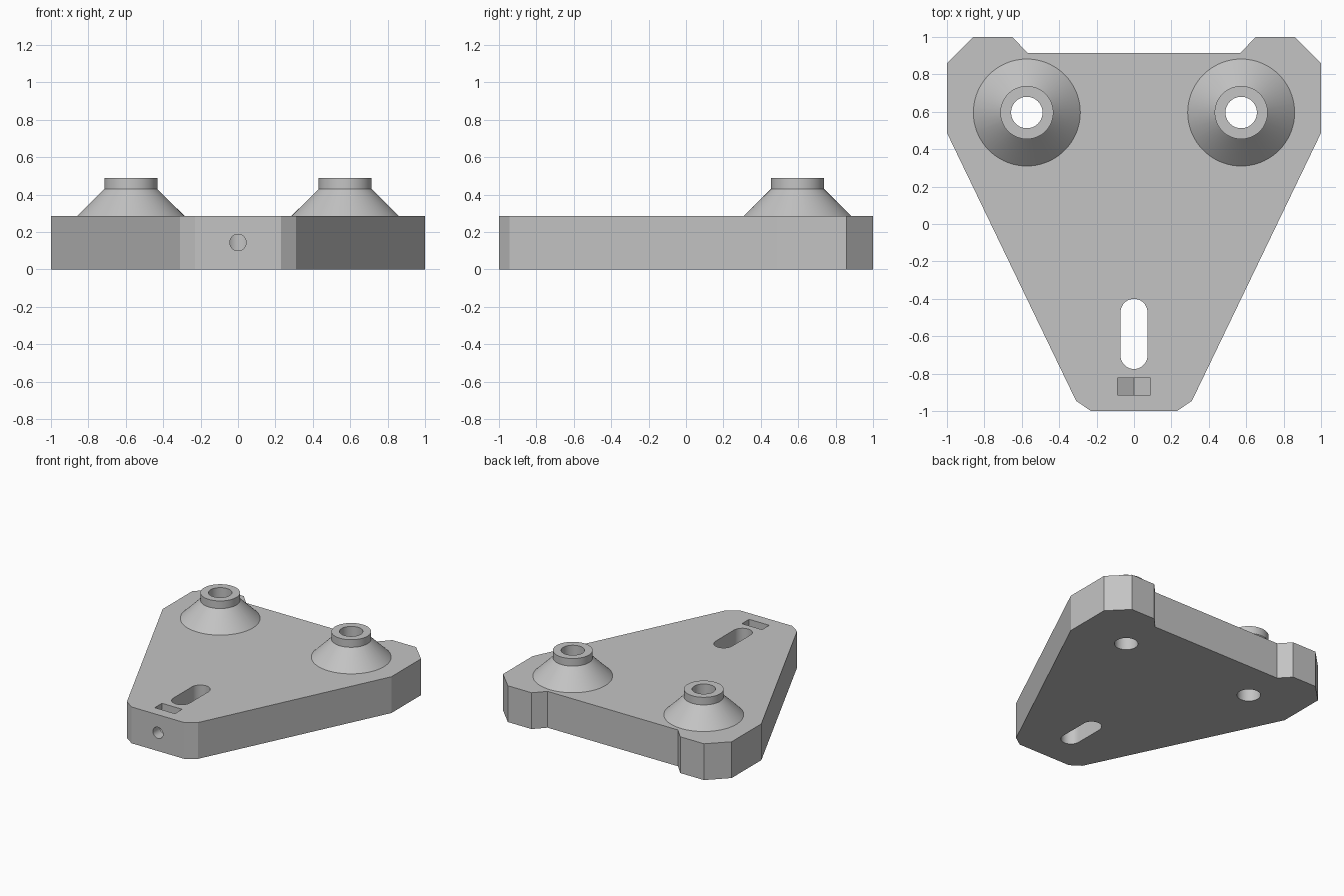
import bpy, bmesh, math
from mathutils import Matrix, Vector

old = bpy.data.objects.get("Cube")
if old:
    bpy.data.objects.remove(old, do_unlink=True)

PLATE_TOP = 0.287
BOSS_X, BOSS_Y = 0.573, 0.596

grey = bpy.data.materials.new("plain grey")
grey.use_nodes = True
colour = (0.55, 0.55, 0.55, 1)
grey.diffuse_color = colour
grey.node_tree.nodes["Principled BSDF"].inputs["Base Color"].default_value = colour


def make_object(name, bm):
    bmesh.ops.recalc_face_normals(bm, faces=bm.faces)
    mesh = bpy.data.meshes.new(name)
    bm.to_mesh(mesh)
    bm.free()
    mesh.materials.append(grey)
    obj = bpy.data.objects.new(name, mesh)
    bpy.context.collection.objects.link(obj)
    return obj


def prism(name, points, low, high, along_y=False):
    """Extrude a 2D outline along z, or an x-z outline along y."""
    place = (lambda a, b, d: (a, d, b)) if along_y else (lambda a, b, d: (a, b, d))
    bm = bmesh.new()
    face = bm.faces.new([bm.verts.new(place(a, b, low)) for a, b in points])
    result = bmesh.ops.extrude_face_region(bm, geom=[face])
    verts = [v for v in result["geom"] if isinstance(v, bmesh.types.BMVert)]
    bmesh.ops.translate(bm, verts=verts, vec=Vector(place(0, 0, high - low)))
    return make_object(name, bm)


def arc(cx, cy, radius, start, end, steps):
    return [(cx + radius * math.cos(math.radians(start + (end - start) * i / steps)),
             cy + radius * math.sin(math.radians(start + (end - start) * i / steps)))
            for i in range(steps + 1)]


def circle(cx, cy, radius, steps=64):
    return arc(cx, cy, radius, 0, 360, steps)[:-1]


def lathe(name, profile, centre):
    bm = bmesh.new()
    verts = [bm.verts.new((r, 0, z)) for r, z in profile]
    edges = [bm.edges.new(pair) for pair in zip(verts, verts[1:])]
    bmesh.ops.spin(bm, geom=verts + edges, cent=(0, 0, 0), axis=(0, 0, 1),
                   angle=math.tau, steps=72, use_duplicate=False)
    bmesh.ops.remove_doubles(bm, verts=bm.verts, dist=0.0001)
    bmesh.ops.transform(bm, matrix=Matrix.Translation(centre), verts=bm.verts)
    return make_object(name, bm)


def combine(target, tool, operation):
    mod = target.modifiers.new(tool.name, "BOOLEAN")
    mod.operation, mod.object, mod.solver = operation, tool, "EXACT"
    bpy.context.view_layer.objects.active = target
    bpy.ops.object.modifier_apply(modifier=mod.name)
    bpy.data.objects.remove(tool, do_unlink=True)


# Tapered plate with clipped corners and a recessed back edge
half = [(0.23, -1), (0.31, -0.945), (1, 0.487), (1, 0.858),
        (0.858, 1), (0.65, 1), (0.57, 0.915)]
outline = half + [(-x, y) for x, y in reversed(half)]
plate = prism("mounting_plate", outline, 0, PLATE_TOP)

# Conical bosses with a short collar, bored right through
boss_profile = [(0, 0.1), (0.286, 0.1), (0.286, PLATE_TOP),
                (0.142, 0.43), (0.142, 0.49), (0, 0.49)]
for side in (-1, 1):
    combine(plate, lathe("boss", boss_profile, (side * BOSS_X, BOSS_Y, 0)), "UNION")
for side in (-1, 1):
    combine(plate, prism("bore", circle(side * BOSS_X, BOSS_Y, 0.084), -0.1, 0.6), "DIFFERENCE")

# Rounded slot
slot = arc(0, -0.472, 0.072, 0, 180, 20) + arc(0, -0.703, 0.072, 180, 360, 20)
combine(plate, prism("slot", slot, -0.1, 0.4), "DIFFERENCE")

# Nut pocket with a V-shaped floor
pocket = [(-0.088, 0.4), (-0.088, 0.092), (0, 0.041), (0.088, 0.092), (0.088, 0.4)]
combine(plate, prism("nut_pocket", pocket, -0.914, -0.824, along_y=True), "DIFFERENCE")

# Screw hole from the front end into the slot
combine(plate, prism("screw_hole", circle(0, 0.144, 0.044, 40), -1.1, -0.66, along_y=True), "DIFFERENCE")

# Smooth round walls, crisp corners
bpy.ops.object.select_all(action="DESELECT")
plate.select_set(True)
bpy.context.view_layer.objects.active = plate
bpy.ops.object.shade_smooth_by_angle(angle=math.radians(20))
